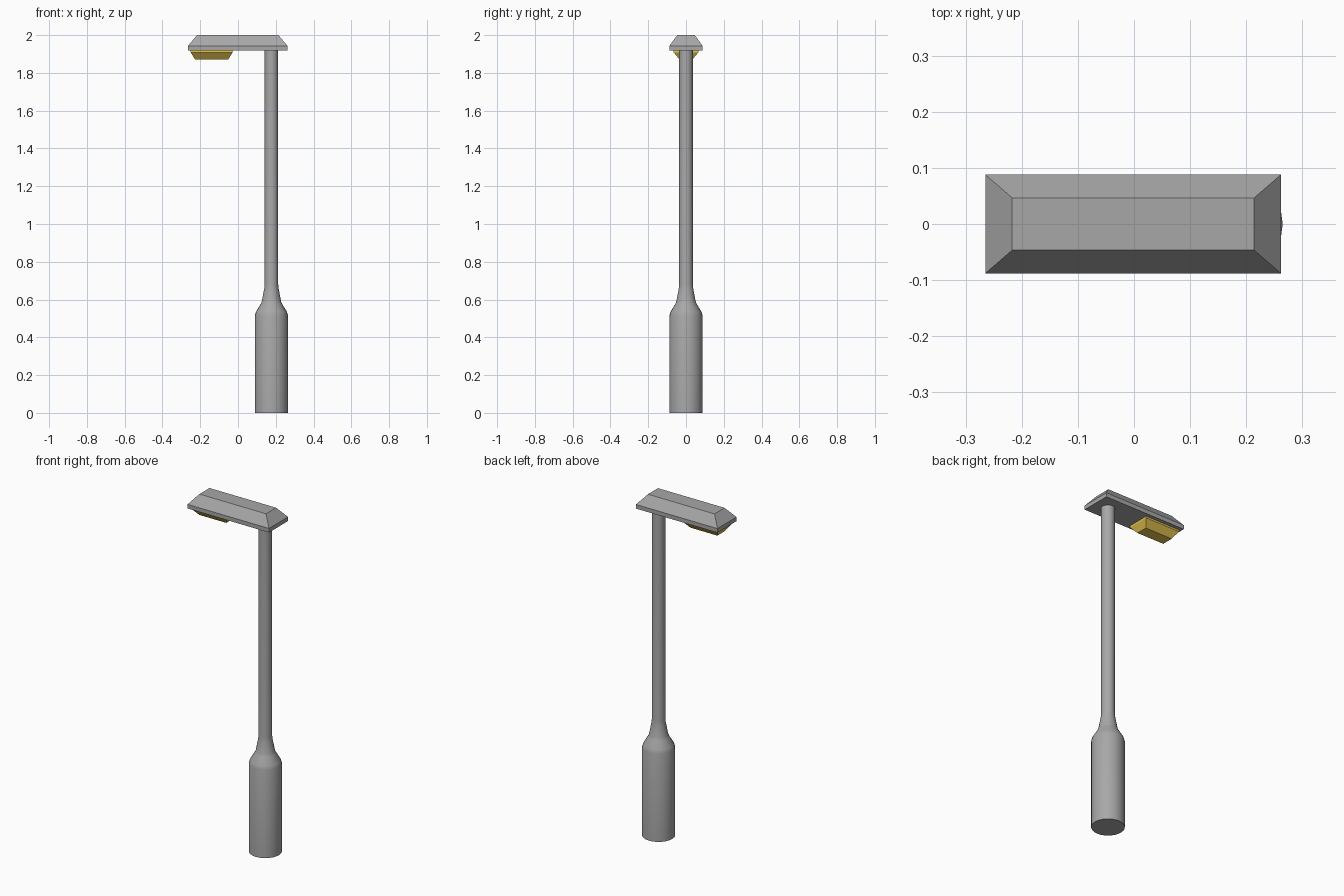
import bpy, bmesh, math

if "Cube" in bpy.data.objects:
    bpy.data.objects.remove(bpy.data.objects["Cube"])

POLE_X = 0.177


def material(name, rgb):
    mat = bpy.data.materials.new(name)
    mat.diffuse_color = (*rgb, 1)
    mat.use_nodes = True
    mat.node_tree.nodes["Principled BSDF"].inputs["Base Color"].default_value = mat.diffuse_color
    return mat


grey = material("grey_metal", (0.39, 0.39, 0.39))
yellow = material("yellow_glass", (0.8, 0.57, 0.08))


def loft(name, rings, mat):
    """Join closed rings of points with quads and cap both ends."""
    bm = bmesh.new()
    loops = [[bm.verts.new(p) for p in ring] for ring in rings]
    n = len(loops[0])
    for a, b in zip(loops, loops[1:]):
        for i in range(n):
            j = (i + 1) % n
            bm.faces.new((a[i], a[j], b[j], b[i]))
    bm.faces.new(loops[0])
    bm.faces.new(loops[-1])
    bmesh.ops.recalc_face_normals(bm, faces=bm.faces)
    mesh = bpy.data.meshes.new(name)
    bm.to_mesh(mesh)
    bm.free()
    mesh.materials.append(mat)
    obj = bpy.data.objects.new(name, mesh)
    bpy.context.collection.objects.link(obj)
    return obj


def rect(x0, x1, half_y, z):
    return [(x0, -half_y, z), (x1, -half_y, z), (x1, half_y, z), (x0, half_y, z)]


def circle(r, z, sides=24):
    angles = [2 * math.pi * i / sides for i in range(sides)]
    return [(POLE_X + r * math.cos(a), r * math.sin(a), z) for a in angles]


# Pole with wide base and tapered neck
profile = [(0.088, 0), (0.088, 0.515), (0.082, 0.535), (0.056, 0.578),
           (0.051, 0.59), (0.038, 0.66), (0.036, 0.68), (0.036, 1.919)]
pole = loft("pole", [circle(r, z) for r, z in profile], grey)
bpy.context.view_layer.objects.active = pole
pole.select_set(True)
bpy.ops.object.shade_smooth_by_angle(angle=math.radians(40))

# Lamp head with sloped roof
loft("lamp_head", [rect(-0.265, 0.262, 0.088, 1.919),
                   rect(-0.265, 0.262, 0.088, 1.943),
                   rect(-0.217, 0.214, 0.0465, 2.0)], grey)

# Yellow light cover under the head
loft("light_cover", [rect(-0.227, -0.052, 0.034, 1.871),
                     rect(-0.251, -0.028, 0.066, 1.909),
                     rect(-0.251, -0.028, 0.066, 1.919)], yellow)
